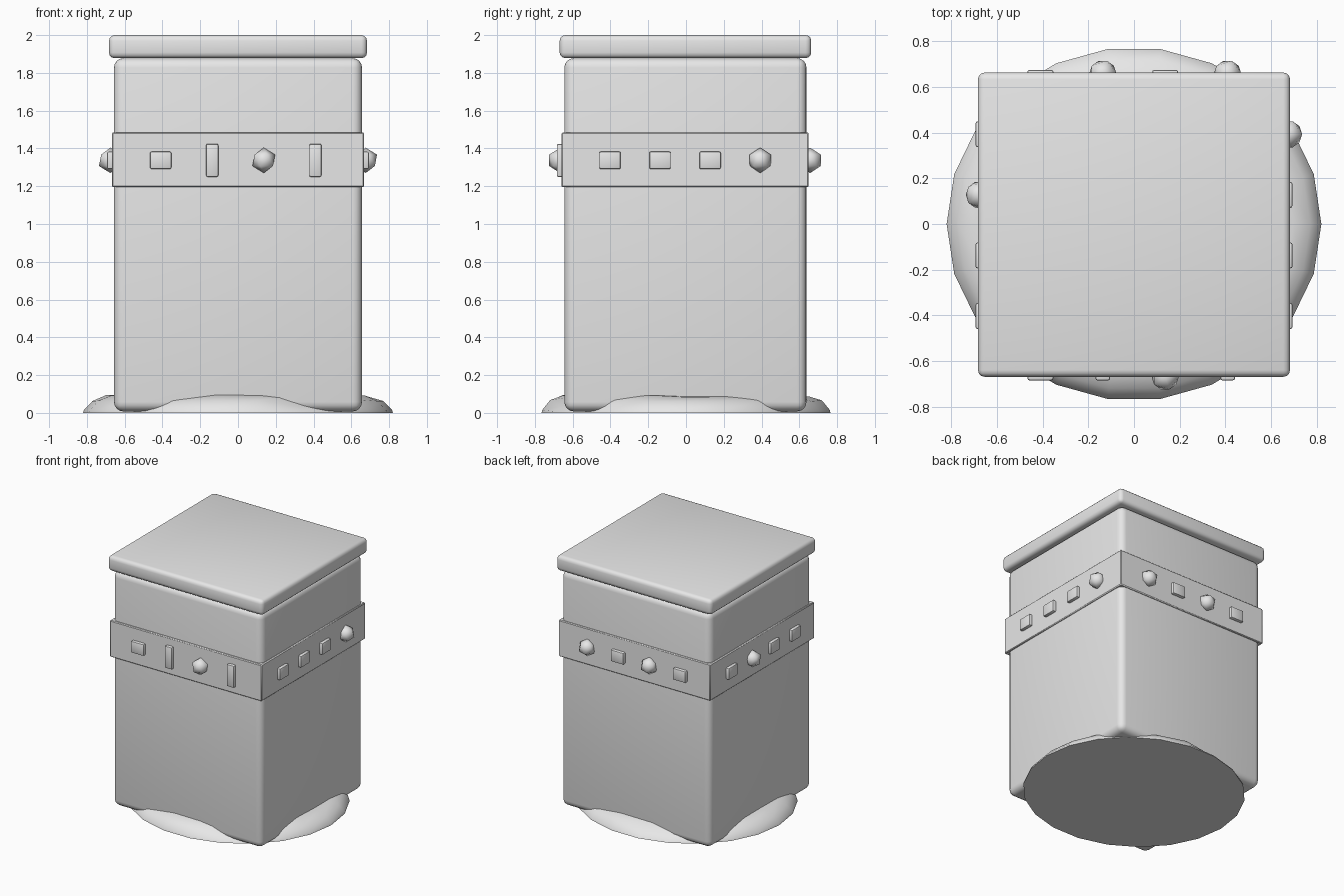
import bpy, bmesh, math, random
from mathutils import Vector

random.seed(4)
cube = bpy.data.objects.get("Cube")
if cube:
    bpy.data.objects.remove(cube, do_unlink=True)

stone = bpy.data.materials.new("plain_grey")
stone.use_nodes = True
GREY = (0.8, 0.8, 0.8, 1)
stone.diffuse_color = GREY
stone.node_tree.nodes["Principled BSDF"].inputs["Base Color"].default_value = GREY


def finish(name, bm, location=(0, 0, 0), angle=40):
    """Turn a bmesh into a named, smooth-shaded object."""
    bmesh.ops.recalc_face_normals(bm, faces=bm.faces)
    mesh = bpy.data.meshes.new(name)
    bm.to_mesh(mesh)
    bm.free()
    mesh.materials.append(stone)
    obj = bpy.data.objects.new(name, mesh)
    obj.location = location
    bpy.context.collection.objects.link(obj)
    bpy.ops.object.select_all(action='DESELECT')
    obj.select_set(True)
    bpy.context.view_layer.objects.active = obj
    bpy.ops.object.shade_smooth_by_angle(angle=math.radians(angle))
    return obj


def block(name, center, size, bevel, segments=3):
    """Box with rounded edges."""
    bm = bmesh.new()
    bmesh.ops.create_cube(bm, size=1)
    bmesh.ops.scale(bm, vec=size, verts=bm.verts)
    bmesh.ops.bevel(bm, geom=bm.edges[:], offset=bevel, segments=segments,
                    profile=0.5, affect='EDGES')
    return finish(name, bm, center)


def gem(name, center):
    """Low-poly round stud."""
    bm = bmesh.new()
    bmesh.ops.create_icosphere(bm, subdivisions=1, radius=0.067)
    return finish(name, bm, center, 60)


# Pillar, band and lid
block("pillar_body", (0, -0.003, 0.943), (1.314, 1.282, 1.87), 0.05, 4)
block("band", (0, -0.005, 1.34), (1.336, 1.308, 0.29), 0.006, 1)
block("lid", (0, -0.003, 1.939), (1.366, 1.332, 0.122), 0.03)

# Studs on each side of the band: s = square, b = upright bar, g = gem
sides = {
    "front": ((0, -1), (1, 0), "sbgb"),
    "left": ((1, 0), (0, 1), "sssg"),
    "back": ((0, 1), (1, 0), "sgsg"),
    "right": ((-1, 0), (0, 1), "ssgs"),
}
for side, (normal, along, kinds) in sides.items():
    n, t = Vector((*normal, 0)), Vector((*along, 0))
    face = 0.668 if n.x else 0.654
    spacing = 0.273 if n.y else 0.265
    for i, kind in enumerate(kinds):
        place = n * face + t * (i - 1.5) * spacing + Vector((0, -0.005, 1.337))
        name = f"{side}_stud_{i + 1}"
        if kind == "g":
            gem(name, place + n * 0.008)
            continue
        width, height = (0.113, 0.092) if kind == "s" else (0.064, 0.175)
        size = [abs(n[k]) * 0.05 + abs(t[k]) * width for k in range(2)]
        block(name, place, (*size, height), 0.008, 2)

# Uneven low mound around the foot
bm = bmesh.new()
SEG = 22
rings = []
for scale, z in ((1, 0.0), (0.995, 0.015), (0.94, 0.066), (0.85, 0.09), (0.6, 0.1)):
    ring = []
    for i in range(SEG):
        a = math.tau * i / SEG
        height = z * random.uniform(0.92, 1.06)
        # Worn dents at the front and back of the rim
        if scale > 0.9 and (-75 < math.degrees(a) - 360 < -48
                            or 95 < math.degrees(a) < 115):
            height *= 0.55
        ring.append(bm.verts.new((0.82 * scale * math.cos(a),
                                  0.773 * scale * math.sin(a), height)))
    rings.append(ring)
for low, high in zip(rings, rings[1:]):
    for i in range(SEG):
        j = (i + 1) % SEG
        bm.faces.new((low[i], low[j], high[j], high[i]))
bm.faces.new(rings[0])
bm.faces.new(rings[-1])
finish("ground_mound", bm, angle=50)
